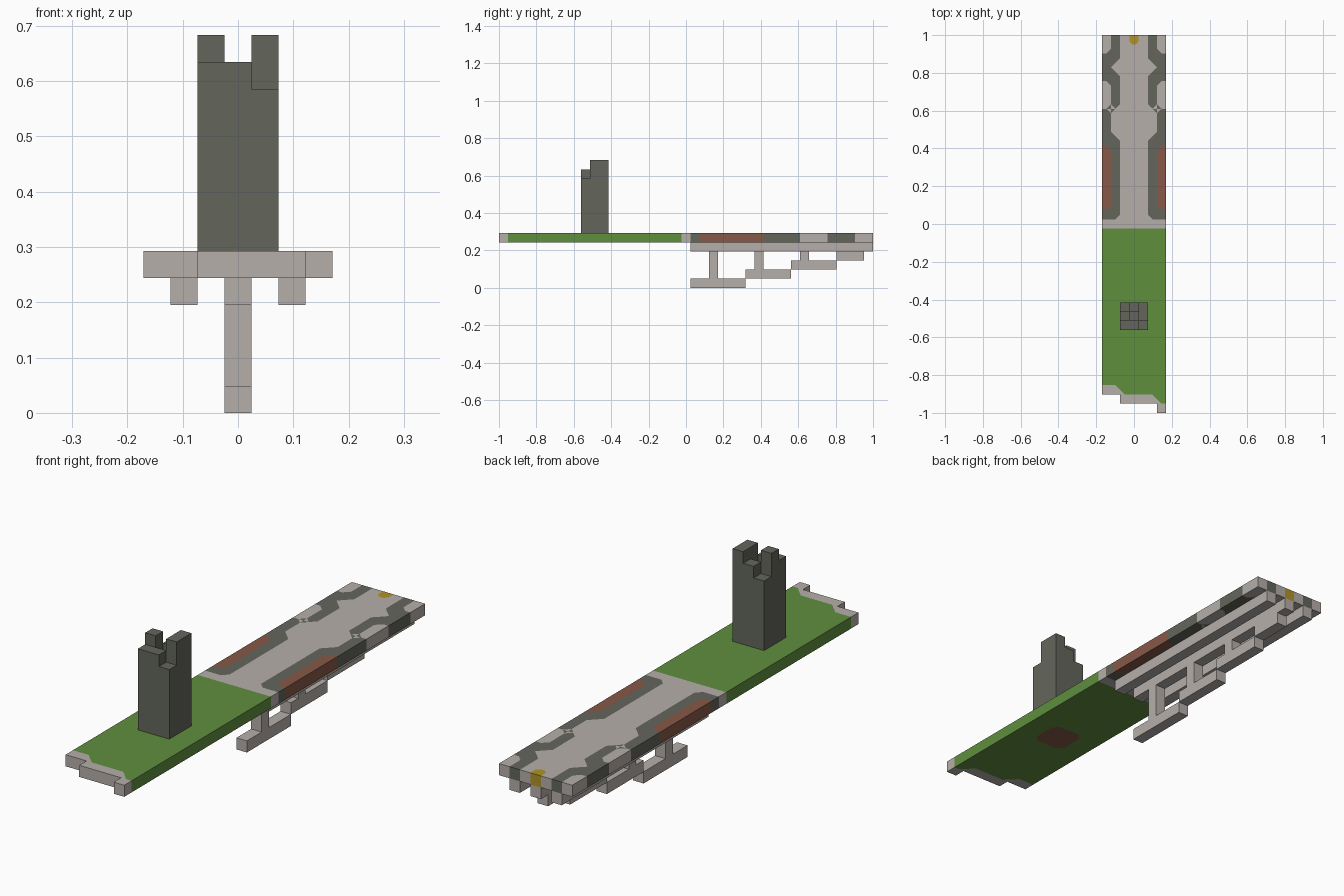
import bpy
import bmesh

if "Cube" in bpy.data.objects:
    bpy.data.objects.remove(bpy.data.objects["Cube"], do_unlink=True)

U = 2 / 41              # one block
COLS, ROWS = 7, 41      # deck plan in blocks
DECK_Z = 5              # underside of the deck in blocks
CHAMFER = 0.6           # share of a block cut where colours turn a corner


def material(name, rgb):
    m = bpy.data.materials.new(name)
    m.use_nodes = True
    m.diffuse_color = (*rgb, 1)
    m.node_tree.nodes["Principled BSDF"].inputs["Base Color"].default_value = (*rgb, 1)
    return m


STONE, GRASS, SLATE, EARTH, GOLD = range(5)
MATS = [
    material("pale_stone", (0.47, 0.43, 0.405)),
    material("grass_green", (0.117, 0.275, 0.048)),
    material("dark_slate", (0.127, 0.133, 0.107)),
    material("brown_earth", (0.245, 0.098, 0.065)),
    material("gold", (0.43, 0.29, 0.02)),
]


def place(col, row, z):
    """Block coordinates to model space."""
    return ((col - COLS / 2) * U, (row - ROWS / 2) * U, z * U)


def finish(name, bm, mats):
    mesh = bpy.data.meshes.new(name)
    bm.to_mesh(mesh)
    bm.free()
    for m in mats:
        mesh.materials.append(m)
    ob = bpy.data.objects.new(name, mesh)
    bpy.context.collection.objects.link(ob)
    return ob


def blocks(name, boxes, mat):
    """One object from boxes given as (col, row, z) low and high corners."""
    bm = bmesh.new()
    for low, high in boxes:
        a, b = place(*low), place(*high)
        made = bmesh.ops.create_cube(bm, size=1)
        for v in made["verts"]:
            v.co = [b[i] if v.co[i] > 0 else a[i] for i in range(3)]
    return finish(name, bm, [MATS[mat]])


# Deck colour plan, one colour per block
def front_row(col):
    return 2 if col < 2 else 1 if col < 6 else 0


def paint(col, row):
    if not (0 <= col < COLS and front_row(col) <= row < ROWS):
        return None
    side = abs(col - 3)
    if row < 20:
        if row == front_row(col):
            return STONE
        return EARTH if side < 2 and 9 <= row < 12 else GRASS
    if row == 20:
        return STONE
    if side == 0 and row == 40:
        return GOLD
    if side == 2:
        return STONE if row in (30, 31, 32, 37) else SLATE
    if side == 3:
        if 22 <= row < 29:
            return EARTH
        return STONE if 33 <= row < 36 or row >= 39 else SLATE
    return STONE


# Deck: top, underside and rim, with corners of colour patches cut diagonally
def build_deck():
    bm = bmesh.new()

    def face(points, mat):
        bm.faces.new([bm.verts.new(place(*p)) for p in points]).material_index = mat

    def surface(points, mat):
        face([(x, y, DECK_Z + 1) for x, y in points], mat)
        face([(x, y, DECK_Z) for x, y in reversed(points)], mat)

    ring = [(0, 0), (1, 0), (1, 1), (0, 1)]
    for col in range(COLS):
        for row in range(front_row(col), ROWS):
            own = paint(col, row)
            outline = []
            for i, (cx, cy) in enumerate(ring):
                dx, dy = 2 * cx - 1, 2 * cy - 1
                beside, along = paint(col + dx, row), paint(col, row + dy)
                corner = (col + cx, row + cy)
                if beside is not None and beside == along != own:
                    cut = CHAMFER if own != GOLD else CHAMFER / 2
                    # adjoining cuts on one block must not overlap
                    cut = min(cut, 0.5)
                    ends = [(corner[0] - dx * cut, corner[1]),
                            (corner[0], corner[1] - dy * cut)]
                    if i % 2 == 0:
                        ends.reverse()
                    surface([ends[0], corner, ends[1]], beside)
                    outline += ends
                else:
                    outline.append(corner)
            clean = [p for i, p in enumerate(outline) if p != outline[i - 1]]
            surface(clean, own)
            # rim faces
            for i, (ax, ay) in enumerate(ring):
                bx, by = ring[(i + 1) % 4]
                if paint(col + by - ay, row - bx + ax) is None:
                    a, b = (col + ax, row + ay), (col + bx, row + by)
                    face([(*a, DECK_Z), (*b, DECK_Z),
                          (*b, DECK_Z + 1), (*a, DECK_Z + 1)], own)
    bmesh.ops.remove_doubles(bm, verts=bm.verts, dist=U / 100)
    return finish("deck", bm, MATS)


build_deck()

# Ruined tower with an uneven crown
blocks("tower_body", [((2, 9, 6), (5, 12, 12))], SLATE)
blocks("tower_crown", [
    ((2, 9, 12), (4, 10, 13)),      # front wall
    ((2, 10, 12), (3, 11, 14)),     # side stub
    ((3, 11, 12), (4, 12, 13)),     # back wall
    ((4, 10, 12), (5, 12, 14)),     # tall side wall
], SLATE)

# Three beams under the rear half
for name, col in (("right_beam", 1), ("centre_beam", 3), ("left_beam", 5)):
    blocks(name, [((col, 21, 4), (col + 1, 41, 5))], STONE)

# Stepped keel rising to the back, hung on posts
steps = [21, 27, 32, 37, 40]
for level in range(4):
    blocks(f"keel_step_{level + 1}",
           [((3, steps[level], level), (4, steps[level + 1], level + 1))], STONE)
for level, row in enumerate((23, 28, 33)):
    blocks(f"keel_post_{level + 1}", [((3, row, level + 1), (4, row + 1, 4))], STONE)
